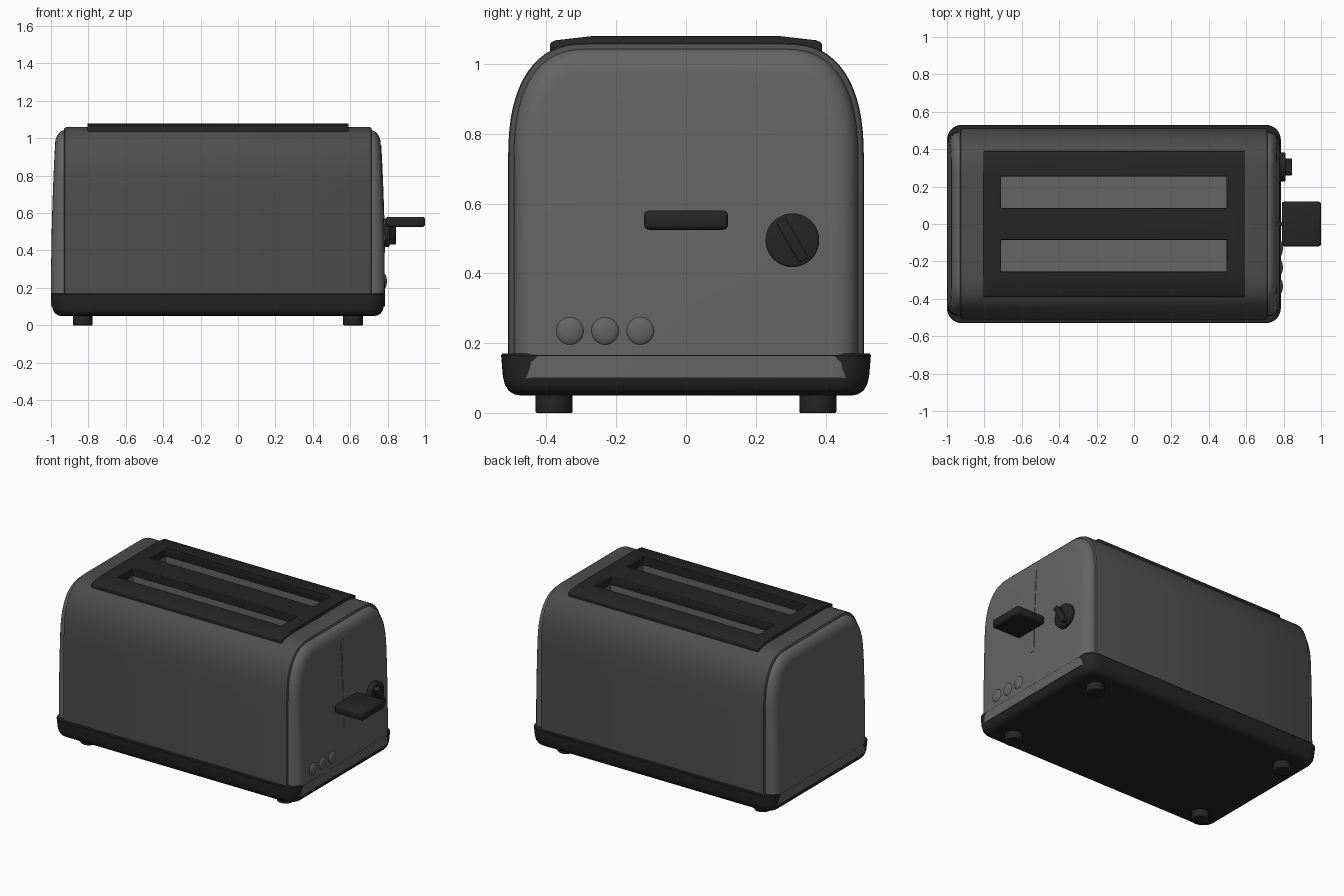
import bpy, bmesh, math
from mathutils import Matrix, Vector

if "Cube" in bpy.data.objects:
    bpy.data.objects.remove(bpy.data.objects["Cube"])

CX = -0.1075  # body centre in x (the lever sticks out to +x)


def material(name, v):
    m = bpy.data.materials.new(name)
    m.diffuse_color = (v, v, v, 1)
    m.use_nodes = True
    m.node_tree.nodes["Principled BSDF"].inputs["Base Color"].default_value = m.diffuse_color
    return m


DARK = material("dark_plastic", 0.018)
SHELL = material("shell_metal", 0.075)
CAP = material("end_metal", 0.13)


def finish(name, bm, mat, bevel=0, cutters=()):
    bmesh.ops.recalc_face_normals(bm, faces=bm.faces)
    me = bpy.data.meshes.new(name)
    bm.to_mesh(me)
    bm.free()
    ob = bpy.data.objects.new(name, me)
    bpy.context.collection.objects.link(ob)
    me.materials.append(mat)
    bpy.ops.object.select_all(action='DESELECT')
    ob.select_set(True)
    bpy.context.view_layer.objects.active = ob
    for c in cutters:
        md = ob.modifiers.new("slot", 'BOOLEAN')
        md.operation = 'DIFFERENCE'
        md.solver = 'EXACT'
        md.object = c
        bpy.ops.object.modifier_apply(modifier=md.name)
    if bevel:
        md = ob.modifiers.new("bevel", 'BEVEL')
        md.width, md.segments = bevel, 3
        md.limit_method, md.angle_limit = 'ANGLE', math.radians(50)
        bpy.ops.object.modifier_apply(modifier=md.name)
    bpy.ops.object.shade_smooth_by_angle(angle=math.radians(35))
    return ob


def loft(name, rings, mat, **kw):
    """Skin symmetric rings; close both ends with strips."""
    bm = bmesh.new()
    vs = [[bm.verts.new(p) for p in r] for r in rings]
    n = len(vs[0])
    for a, b in zip(vs, vs[1:]):
        for i in range(n):
            j = (i + 1) % n
            bm.faces.new((a[i], a[j], b[j], b[i]))
    for r in (vs[0], vs[-1]):
        for i in range(n // 2 - 1):
            bm.faces.new((r[i], r[i + 1], r[n - 2 - i], r[n - 1 - i]))
    return finish(name, bm, mat, **kw)


def box(name, lo, hi, mat, rot=0, open_top=False, **kw):
    lo, hi = Vector(lo), Vector(hi)
    bm = bmesh.new()
    M = (Matrix.Translation((lo + hi) / 2) @ Matrix.Rotation(rot, 4, 'X')
         @ Matrix.Diagonal((*(hi - lo), 1)))
    bmesh.ops.create_cube(bm, size=1, matrix=M)
    if open_top:
        top = max(bm.faces, key=lambda f: f.calc_center_median().z)
        bmesh.ops.delete(bm, geom=[top], context='FACES_ONLY')
    return finish(name, bm, mat, **kw)


def cylinder(name, c, r, h, axis, mat, **kw):
    bm = bmesh.new()
    R = Matrix.Rotation(math.pi / 2, 4, 'Y') if axis == 'X' else Matrix()
    bmesh.ops.create_cone(bm, cap_ends=True, segments=40, radius1=r, radius2=r,
                          depth=h, matrix=Matrix.Translation(c) @ R)
    return finish(name, bm, mat, **kw)


def outline(d):
    """Arched end profile (y, z), inset by d."""
    half = [(0.51 - d, z) for z in (0.1, 0.3, 0.5, 0.63)]
    for i in range(17):
        t = math.pi / 2 * i / 16
        half.append((0.28 + (0.23 - d) * math.cos(t) ** 0.8,
                     0.72 + (0.34 - d) * math.sin(t) ** 0.8))
    half.append((0.1, 1.06 - d))
    return half + [(-y, z) for y, z in reversed(half)]


def lean(z):
    return 0.028 * (max(z - 0.17, 0) / 0.9) ** 2


def face_x(z):
    return 0.785 - lean(z)


# slot cutters
SLOTS = [(0.085, 0.255), (-0.255, -0.085)]
cut_small = [box("slot_cutter", (-0.71, a, 0.3), (0.495, b, 1.3), DARK) for a, b in SLOTS]
cut_big = [box("well_cutter", (-0.715, a - .005, 0.295), (0.5, b + .005, 1.3), DARK) for a, b in SLOTS]

# main shell
loft("body_shell", [[(CX + x, y, z) for y, z in outline(d)] for x, d in
     ((-.822, .01), (-.818, .003), (-.81, 0), (.81, 0), (.818, .003), (.822, .01))],
     SHELL, cutters=cut_big)

# rounded end caps
CAP_RINGS = ((.80, .016), (.835, .017), (.855, .022), (.872, .032), (.884, .046), (.891, .066), (.8925, .085))
for s, name in ((1, "right_end_cap"), (-1, "left_end_cap")):
    loft(name, [[(CX + s * (x - lean(z) * min(1, (x - .80) / .08)), y, z)
                 for y, z in outline(d)] for x, d in CAP_RINGS], CAP)

# top panel with two slots, and the wells below
half = [(.39, 1.02), (.39, 1.06), (.375, 1.068), (.27, 1.08)]
prof = half + [(-y, z) for y, z in reversed(half)]
loft("top_panel", [[(x, y, z) for y, z in prof] for x in (-.805, .592)],
     DARK, cutters=cut_small, bevel=0.005)
for a, b in SLOTS:
    box("bread_well", (-.713, a - .003, .298), (.498, b + .003, 1.045), CAP, open_top=True)
for c in cut_small + cut_big:
    bpy.data.objects.remove(c)


# base tray
def rounded_rect(d, z, r=0.08):
    hx, hy, r = 0.8925 - d, 0.53 - d, r - d * 0.5
    pts = []
    for q, (sx, sy) in enumerate(((1, 1), (-1, 1), (-1, -1), (1, -1))):
        for i in range(9):
            t = math.pi / 2 * (q + i / 8)
            pts.append((CX + sx * (hx - r) + r * math.cos(t), sy * (hy - r) + r * math.sin(t), z))
    return pts


loft("base_tray", [rounded_rect(d, z) for d, z in
     ((.055, .05), (.038, .053), (.022, .063), (.011, .08), (.005, .105), (0, .165), (.003, .17))], DARK)

# feet
for x in (-.83, .615):
    for y in (-.378, .378):
        cylinder("foot", (x, y, .035), .053, .07, 'Z', DARK, bevel=.004)

# lever track and lever
zs = [.39 + .57 * i / 12 for i in range(13)]
loft("lever_track", [[(face_x(z) - .02, .012, z), (face_x(z) + .003, .012, z),
                      (face_x(z) + .003, -.012, z), (face_x(z) - .02, -.012, z)] for z in zs], CAP)
box("lever_stem", (.75, -.01, .54), (.82, .01, .565), DARK)
box("lever_handle", (.79, -.12, .525), (1.0, .12, .58), DARK, bevel=.014)

# browning knob
cylinder("knob_disc", (.785, .305, .495), .077, .05, 'X', DARK, bevel=.006)
box("knob_grip", (.79, .289, .428), (.845, .321, .562), DARK, rot=math.radians(30), bevel=.006)

# domed buttons
for y in (-.333, -.232, -.131):
    bm = bmesh.new()
    bmesh.ops.create_uvsphere(bm, u_segments=32, v_segments=16, radius=1,
        matrix=Matrix.Translation((.78, y, .235)) @ Matrix.Diagonal((.016, .041, .041, 1)))
    finish("button", bm, CAP)
